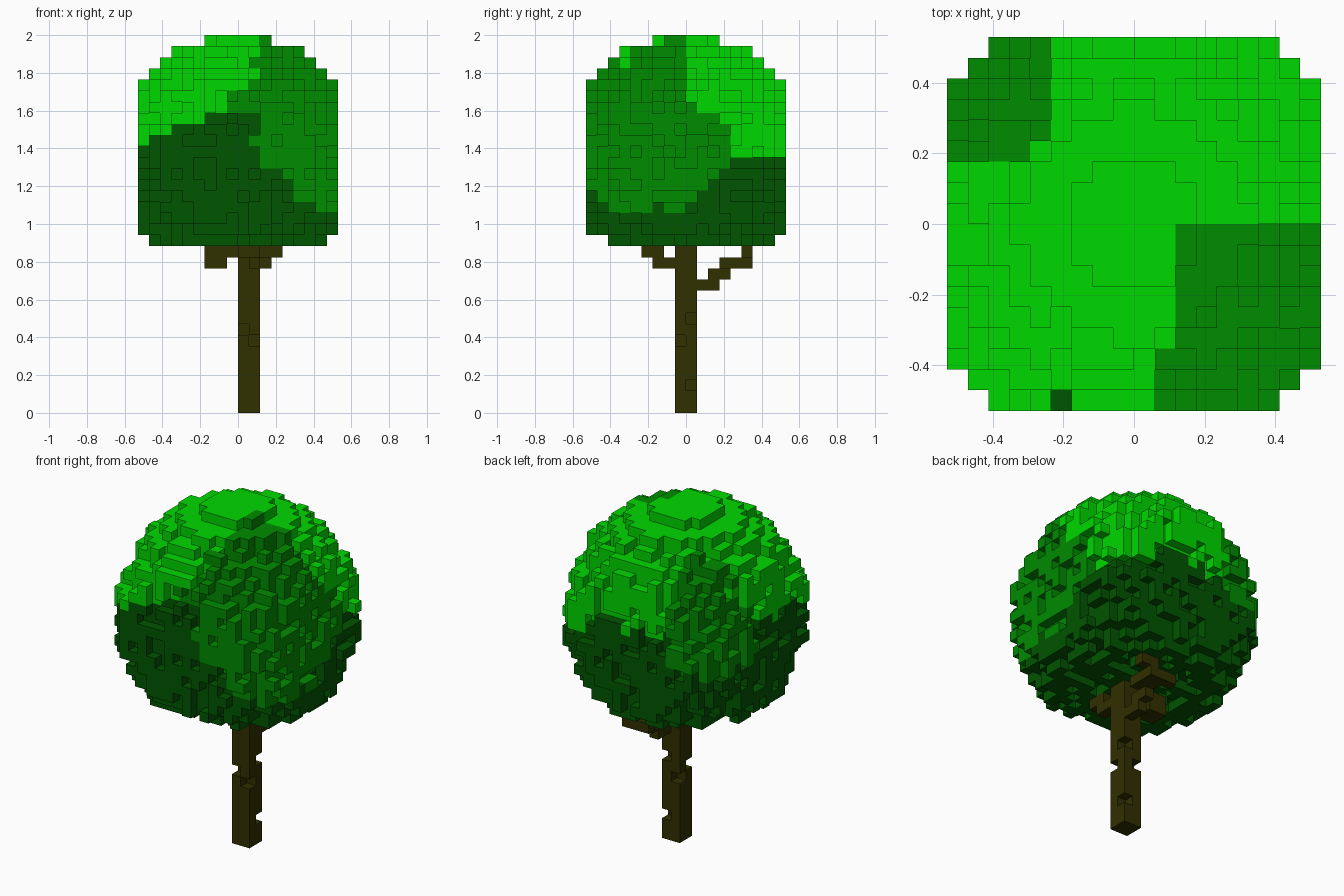
import bpy
import random
from mathutils import Vector

random.seed(7)
if "Cube" in bpy.data.objects:
    bpy.data.objects.remove(bpy.data.objects["Cube"])

V = 2 / 34            # edge of one block
MID = 23              # height of the crown centre, in blocks
SIDES = [Vector(d) for d in ((1, 0, 0), (-1, 0, 0), (0, 1, 0),
                             (0, -1, 0), (0, 0, 1), (0, 0, -1))]


def material(name, color):
    m = bpy.data.materials.new(name)
    m.use_nodes = True
    m.diffuse_color = (*color, 1)
    bsdf = m.node_tree.nodes["Principled BSDF"]
    bsdf.inputs["Base Color"].default_value = (*color, 1)
    bsdf.inputs["Roughness"].default_value = 1
    return m


BRIGHT = material("bright_leaf", (0, 0.69, 0))
MEDIUM = material("medium_leaf", (0, 0.262, 0))
DARK = material("dark_leaf", (0, 0.09, 0))
BARK = material("bark", (0.03, 0.029, 0))


def block_object(name, cells, materials, rule):
    """Skin a set of block cells with their exposed square faces."""
    index, verts, faces, slots = {}, [], [], []
    for cell in sorted(cells):
        slot = rule(cell)
        centre = Vector(cell) + Vector((0.5, 0.5, 0.5))
        for n in SIDES:
            if tuple(int(a + b) for a, b in zip(cell, n)) in cells:
                continue
            u = Vector((n.y, n.z, n.x))
            w = n.cross(u)
            face = []
            for a, b in ((-1, -1), (1, -1), (1, 1), (-1, 1)):
                p = centre + (n + a * u + b * w) / 2
                key = tuple(round(c) for c in p)
                if key not in index:
                    index[key] = len(verts)
                    verts.append(p * V)
                face.append(index[key])
            faces.append(face)
            slots.append(slot)
    mesh = bpy.data.meshes.new(name)
    mesh.from_pydata(verts, [], faces)
    for m in materials:
        mesh.materials.append(m)
    mesh.polygons.foreach_set("material_index", slots)
    obj = bpy.data.objects.new(name, mesh)
    bpy.context.collection.objects.link(obj)
    return obj


def box(xs, ys, zs):
    return {(x, y, z) for x in range(xs[0], xs[1] + 1)
            for y in range(ys[0], ys[1] + 1)
            for z in range(zs[0], zs[1] + 1)}


# Crown: a ball of blocks trimmed flat at the sides and underneath
def in_ball(c):
    return (c[0] + .5) ** 2 + (c[1] + .5) ** 2 + (c[2] + .5 - MID) ** 2 <= 121


ball = {c for c in box((-9, 8), (-9, 8), (15, 33)) if in_ball(c)}


# Rough leaf surface: drop some outer blocks, but keep the cap whole
def exposed(c):
    return any(tuple(int(a + b) for a, b in zip(c, n)) not in ball for n in SIDES)


def kept(c):
    if not exposed(c) or c[2] >= 32:
        return True
    in_groove = c[2] == 22 and min(c[0], c[1]) >= 4
    return not in_groove and random.random() > 0.3


crown = {c for c in sorted(ball) if kept(c)}


# Leaf patches: bright above, dark below, two medium patches at the corners
def leaf_rule(cell):
    x, y, z = ((c + .5) * V + random.uniform(-.015, .015) for c in cell)
    front_limit = -.05 if 1.6 < z < 1.72 and y < -.2 else .09
    east_limit = min(.24, max(0, (1.66 - z) * 1.4))
    east_floor = max(1.5 - 1.05 * x, 1.08 + 1.1 * max(0, y))
    if x > front_limit and y < east_limit and z > east_floor:
        return 1
    corner_limit = .21 if z > 1.62 else .06
    if x < -.23 and y > corner_limit and 1.26 < z < 1.85:
        return 1
    if y > .2:
        edge = 1.36 if min(x, y) > .26 else 1.44
    else:
        edge = 1.45 + .16 * max(0, 1 - 2 * abs(x))
    return 0 if z > edge else 2


block_object("leaf_crown", crown, [BRIGHT, MEDIUM, DARK], leaf_rule)

# Trunk with a few chipped corners
trunk = box((0, 1), (-1, 0), (0, 16))
trunk -= {(0, -1, 7), (1, 0, 2), (1, 0, 8), (1, -1, 6), (0, 0, 6)}

# Branches stepping up into the crown
back_branch = (box((1, 1), (1, 2), (11, 11)) | box((1, 1), (2, 3), (12, 12))
               | box((1, 2), (3, 5), (13, 13)) | box((0, 0), (5, 5), (13, 13))
               | box((2, 3), (5, 5), (14, 14)))
front_branch = box((1, 1), (-3, -2), (13, 13)) | box((0, 1), (-4, -3), (14, 14))
side_branch = box((-3, -2), (-1, 0), (13, 13)) | box((-3, -1), (-1, 0), (14, 14))

wood = trunk | back_branch | front_branch | side_branch
block_object("trunk_and_branches", wood, [BARK], lambda c: 0)
